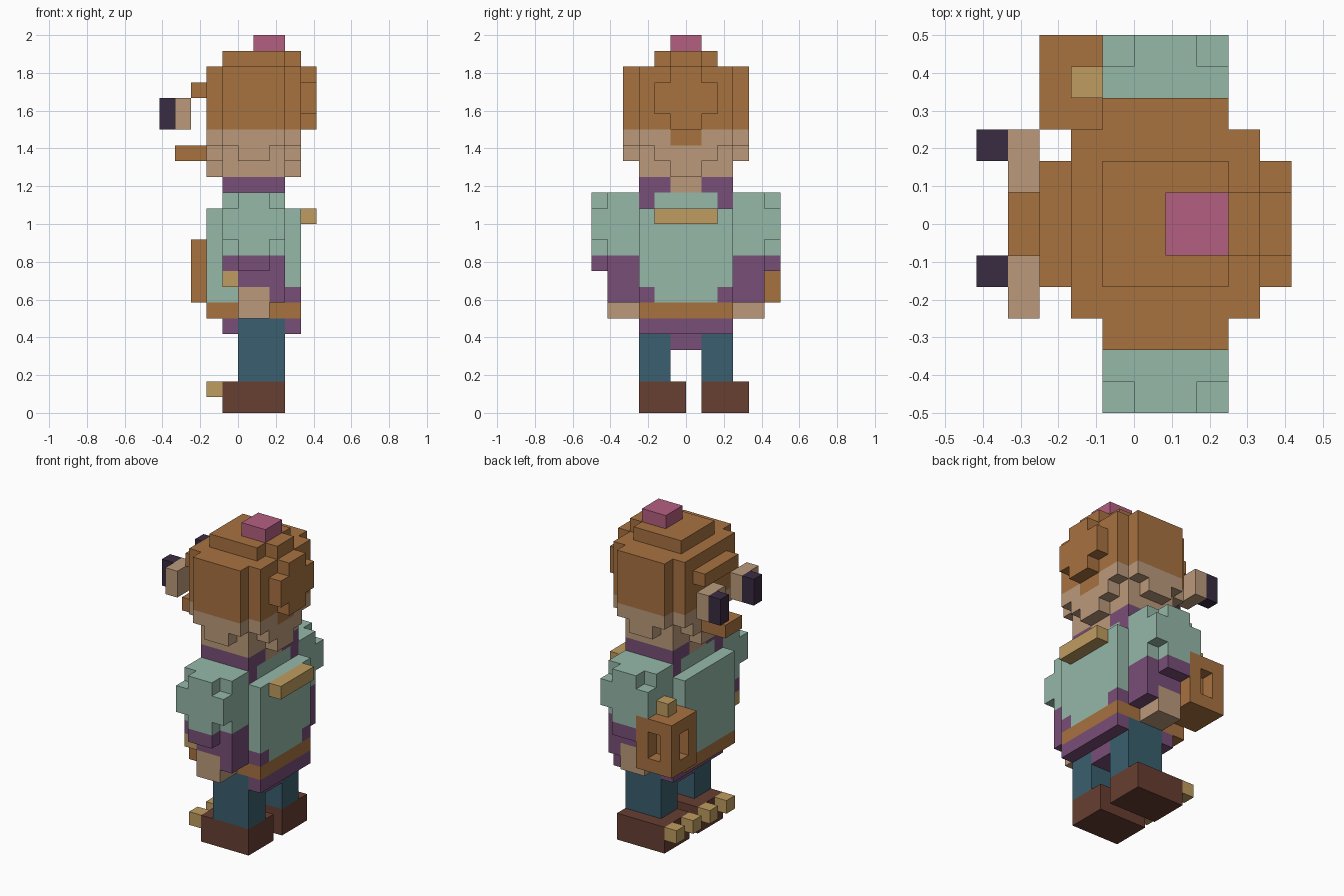
import bpy, bmesh, math
from mathutils import Vector

if "Cube" in bpy.data.objects:
    bpy.data.objects.remove(bpy.data.objects["Cube"], do_unlink=True)

U = 1 / 12  # size of one block


def linear(h):
    out = []
    for i in (0, 2, 4):
        c = int(h[i:i + 2], 16) / 255
        out.append(c / 12.92 if c <= 0.04045 else ((c + 0.055) / 1.055) ** 2.4)
    return (*out, 1)


PALETTE = {"brown": "A77240", "skin": "BB9A7B", "pink": "B45F80", "dark": "3A2C42",
           "purple": "794E78", "mint": "95B8A9", "gold": "BF9C60", "blue": "3A5F6E",
           "leather": "673E32"}
NAMES = list(PALETTE)
MATS = []
for n, h in PALETTE.items():
    m = bpy.data.materials.new(n)
    m.use_nodes = True
    m.diffuse_color = linear(h)
    bsdf = m.node_tree.nodes["Principled BSDF"]
    bsdf.inputs["Base Color"].default_value = linear(h)
    bsdf.inputs["Roughness"].default_value = 0.9
    MATS.append(m)

cells = {}  # block position -> (part, colour)


def fill(part, colour, x, y, z, both=False):
    """Fill a range of blocks; both=True repeats it mirrored across y."""
    spans = [y, (-y[1], -y[0])] if both else [y]
    for s in spans:
        for i in range(*x):
            for j in range(*s):
                for k in range(*z):
                    cells[i, j, k] = (part, colour)


# Shoes with toes, and legs
for name, y, toes in (("right", (1, 4), (1, 3)), ("left", (-3, 0), (-3, -1))):
    fill(name + "_shoe", "leather", (-1, 3), y, (0, 2))
    for t in toes:
        fill(name + "_toes", "gold", (-2, -1), (t, t + 1), (1, 2))
fill("right_leg", "blue", (0, 3), (1, 3), (2, 6))
fill("left_leg", "blue", (0, 3), (-3, -1), (2, 6))

# Tunic hem and belt
fill("tunic_hem", "purple", (0, 3), (-1, 1), (4, 6))
for x in ((-1, 0), (3, 4)):
    fill("tunic_hem", "purple", x, (-3, 3), (5, 6))
fill("belt", "brown", (-2, 4), (-3, 3), (6, 7))

# Torso with front and back panels and purple trim
fill("torso", "mint", (-1, 3), (-3, 3), (7, 14))
for x in ((-2, -1), (3, 4)):
    fill("torso", "mint", x, (-3, 3), (7, 13))
fill("torso", "purple", (2, 4), (2, 3), (7, 8), True)
fill("torso", "purple", (-1, 3), (2, 3), (13, 14), True)
fill("back_bar", "gold", (4, 5), (-2, 2), (12, 13))

# Arms: shoulder, stepped outer pad, sleeve and hand
for name, s in (("right", 1), ("left", -1)):
    def arm(part, colour, x, y, z):
        fill(name + part, colour, x, y if s > 0 else (-y[1], -y[0]), z)
    arm("_arm", "mint", (-1, 3), (3, 5), (10, 14))
    arm("_arm", "mint", (-1, 3), (5, 6), (11, 13))
    arm("_arm", "mint", (0, 2), (5, 6), (10, 14))
    arm("_arm", "purple", (-1, 3), (3, 5), (9, 10))
    arm("_arm", "purple", (0, 2), (5, 6), (9, 10))
    arm("_arm", "purple", (0, 3), (3, 5), (7, 9))
    arm("_hand", "skin", (0, 2), (3, 5), (6, 8))
fill("left_ring", "gold", (-1, 0), (-5, -4), (8, 9))

# Lantern with recessed windows and a gold knob
fill("lantern", "brown", (-3, 0), (3, 6), (7, 11))
for i, j in ((-3, 4), (-2, 5)):
    for k in (8, 9):
        del cells[i, j, k]
fill("lantern_knob", "gold", (-2, -1), (4, 5), (11, 12))

# Collar and neck
fill("collar", "purple", (-1, 3), (-3, 3), (14, 15))
fill("neck", "skin", (-1, 3), (-1, 1), (14, 15))


# Head: stepped jaw in skin, hair above
def head(x, y, z0):
    fill("head", "skin", x, y, (z0, 18))
    fill("hair", "brown", x, y, (18, 22))


head((-1, 3), (-4, 4), 17)
head((0, 2), (-4, 4), 16)
head((-1, 3), (-3, 3), 15)
for x in ((-2, -1), (3, 4)):
    for half, z0 in ((3, 17), (2, 16), (1, 15)):
        head(x, (-half, half), z0)
fill("hair", "brown", (3, 4), (-1, 1), (17, 18))
fill("hair", "brown", (-1, 3), (-2, 2), (22, 23))
fill("hair", "brown", (3, 4), (-1, 1), (22, 23))

# Hair bun and top knot
fill("hair_bun", "brown", (4, 5), (-2, 2), (19, 21))
fill("hair_bun", "brown", (4, 5), (-1, 1), (18, 22))
fill("top_knot", "pink", (1, 3), (-1, 1), (23, 24))

# Face: brow, moustache and eyes
fill("brow", "brown", (-3, -2), (-2, 2), (20, 21))
fill("moustache", "brown", (-4, -2), (-1, 1), (16, 17))
for name, y, pupil in (("right_eye", (1, 3), 2), ("left_eye", (-3, -1), -2)):
    fill(name, "skin", (-4, -3), y, (18, 20))
    fill(name, "dark", (-5, -4), (pupil, pupil + 1), (18, 20))

# Turn the blocks of each part into one clean mesh of outer faces
AXES = [Vector(v) for v in ((1, 0, 0), (0, 1, 0), (0, 0, 1))]
for part in dict.fromkeys(p for p, c in cells.values()):
    used = [c for c in NAMES if (part, c) in cells.values()]
    bm = bmesh.new()
    for pos, (owner, colour) in cells.items():
        if owner != part:
            continue
        centre = Vector(pos) + Vector((0.5, 0.5, 0.5))
        for a in range(3):
            for s in (1, -1):
                n = AXES[a] * s
                if tuple(int(v) for v in Vector(pos) + n) in cells:
                    continue
                u, v = AXES[(a + 1) % 3] * s, AXES[(a + 2) % 3]
                corners = [centre + (n + u * p + v * q) / 2
                           for p, q in ((-1, -1), (1, -1), (1, 1), (-1, 1))]
                f = bm.faces.new([bm.verts.new(c * U) for c in corners])
                f.material_index = used.index(colour)
    bmesh.ops.remove_doubles(bm, verts=bm.verts, dist=0.001)
    bmesh.ops.dissolve_limit(bm, angle_limit=math.radians(1), verts=bm.verts,
                             edges=bm.edges, delimit={"MATERIAL"})
    mesh = bpy.data.meshes.new(part)
    bm.to_mesh(mesh)
    bm.free()
    for c in used:
        mesh.materials.append(MATS[NAMES.index(c)])
    bpy.context.collection.objects.link(bpy.data.objects.new(part, mesh))
